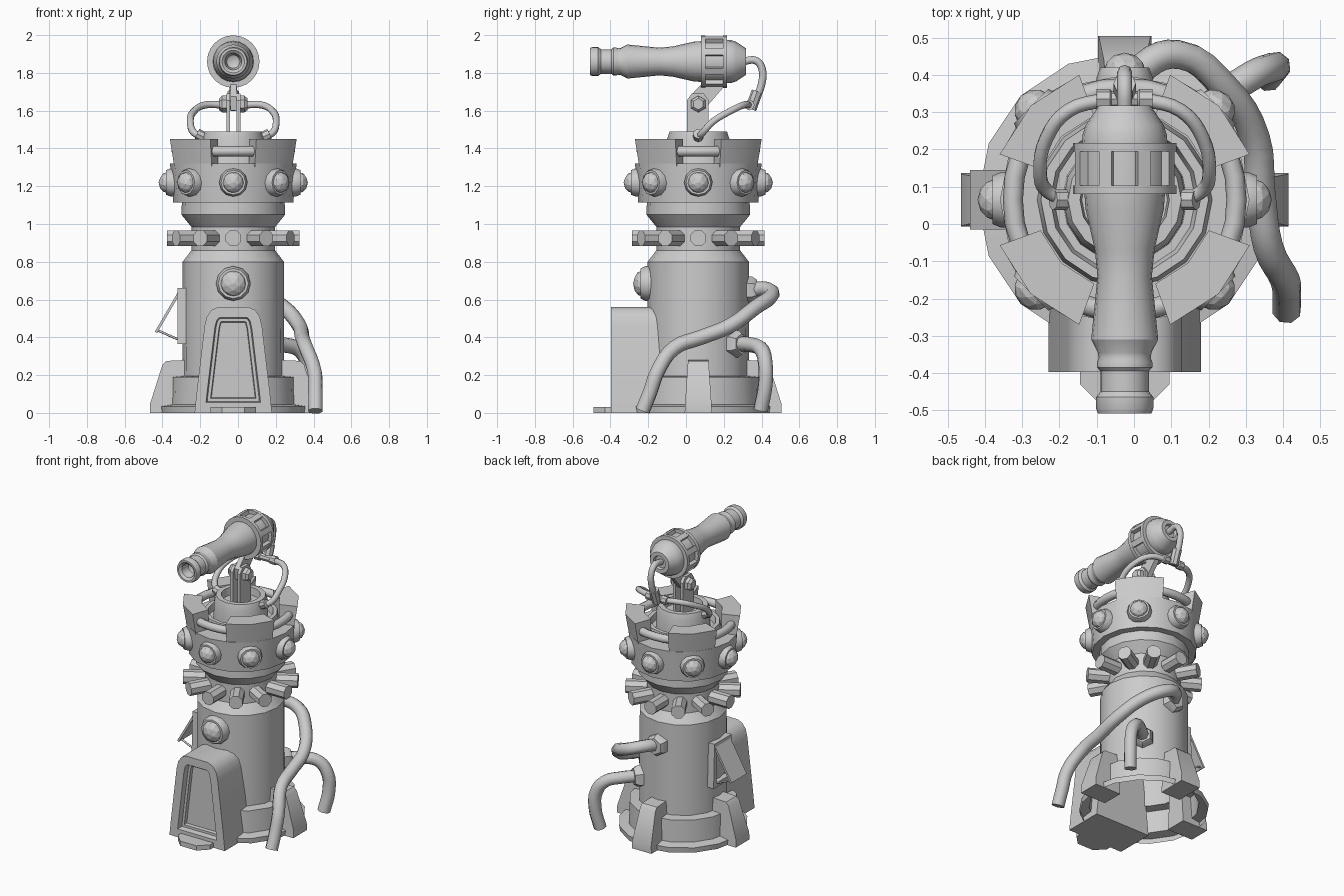
import bpy, bmesh
from math import radians, sin, cos, pi
from mathutils import Matrix, Vector

if "Cube" in bpy.data.objects:
    bpy.data.objects.remove(bpy.data.objects["Cube"])

CX, CY = -0.025, 0.065            # tower axis
T, R = Matrix.Translation, Matrix.Rotation
AXIS = T((CX, CY, 0))
smooth = []


def finish(name, bm, m=None, soft=True):
    bmesh.ops.recalc_face_normals(bm, faces=bm.faces)
    me = bpy.data.meshes.new(name)
    if m is not None:
        bm.transform(m)
    bm.to_mesh(me)
    bm.free()
    ob = bpy.data.objects.new(name, me)
    bpy.context.collection.objects.link(ob)
    if soft:
        smooth.append(ob)
    return ob


def sweep(name, prof, m=AXIS, n=16, a0=0, a1=360, closed=False):
    """Turn an (r, z) profile about local z; a partial turn is capped."""
    bm = bmesh.new()
    full = a1 - a0 == 360
    rings = []
    for i in range(n if full else n + 1):
        a = radians(a0 + (a1 - a0) * i / n)
        rings.append([bm.verts.new((r * cos(a), r * sin(a), z)) for r, z in prof])
    k = len(prof)
    for i in range(n):
        p, q = rings[i], rings[(i + 1) % len(rings)]
        for j in range(k if closed else k - 1):
            bm.faces.new((p[j], q[j], q[(j + 1) % k], p[(j + 1) % k]))
    if not full:
        bm.faces.new(rings[0])
        bm.faces.new(rings[-1])
    bmesh.ops.remove_doubles(bm, verts=bm.verts, dist=1e-5)
    return finish(name, bm, m)


def prism(name, pts, vec, insets=()):
    """Extrude a polygon by vec; insets are (border, recess) steps on the first face."""
    bm = bmesh.new()
    f = bm.faces.new([bm.verts.new(p) for p in pts])
    vs = [bm.verts.new(Vector(p) + Vector(vec)) for p in pts]
    bm.faces.new(vs[::-1])
    fv = list(f.verts)
    for i in range(len(pts)):
        j = (i + 1) % len(pts)
        bm.faces.new((fv[j], fv[i], vs[i], vs[j]))
    bmesh.ops.recalc_face_normals(bm, faces=bm.faces)
    for border, recess in insets:
        bmesh.ops.inset_region(bm, faces=[f], thickness=border, use_even_offset=True)
        for v in f.verts:
            v.co += Vector(vec).normalized() * recess
    return finish(name, bm)


def tube(name, pts, r, cyclic=False):
    cu = bpy.data.curves.new(name, 'CURVE')
    cu.dimensions = '3D'
    cu.bevel_depth, cu.bevel_resolution, cu.resolution_u = r, 2, 4
    cu.use_fill_caps = True
    s = cu.splines.new('BEZIER')
    s.bezier_points.add(len(pts) - 1)
    for b, p in zip(s.bezier_points, pts):
        b.co = p
        b.handle_left_type = b.handle_right_type = 'AUTO'
    s.use_cyclic_u = cyclic
    ob = bpy.data.objects.new(name, cu)
    bpy.context.collection.objects.link(ob)
    return ob


def outward(ang, r, z):
    """Frame whose z axis points away from the tower axis."""
    return AXIS @ R(radians(ang), 4, 'Z') @ T((r, 0, z)) @ R(pi / 2, 4, 'Y')


def lamp(name, ang, r, z, size, depth):
    m = outward(ang, r, z)
    sweep(name + "_ring", [(size, -.06), (size, -.015), (size * .87, .01), (size * .72, .01)], m, 12)
    bm = bmesh.new()
    bmesh.ops.create_icosphere(bm, subdivisions=2, radius=1)
    finish(name + "_dome", bm, m @ Matrix.Diagonal((size * .76, size * .76, depth, 1)), False)


# Tower body, open underneath
sweep("tower_body", [(.39, 0), (.395, .035), (.335, .045), (.33, .19), (.27, .195), (.268, .8),
                     (.222, .86), (.222, .985), (.275, 1.05), (.272, 1.115)], n=16)
# Head and stepped top
sweep("head", [(.26, 1.115), (.318, 1.115), (.335, 1.32), (.235, 1.32), (.225, 1.38), (.2, 1.38),
               (.19, 1.34), (.168, 1.34), (.165, 1.45), (.152, 1.49), (.12, 1.49), (.115, 1.44),
               (0, 1.44)])
for k in range(4):
    sweep("crown_block", [(.24, 1.3), (.332, 1.3), (.357, 1.45), (.24, 1.45)],
          n=2, a0=20 + 90 * k, a1=70 + 90 * k, closed=True)
tube("crown_rail", [(CX + .3 * cos(k * pi / 4), CY + .3 * sin(k * pi / 4), 1.385) for k in range(8)],
     .027, True)

# Lamps round the head, front porthole, pegs round the neck
for k in range(8):
    lamp("head_lamp", 45 * k, .345, 1.22, .075, .05)
lamp("porthole", -90, .295, .685, .092, .05)
for k in range(12):
    sweep("neck_peg", [(.045, -.15), (.045, 0), (0, 0)], outward(30 * k, .35, .925) @ R(pi / 8, 4, 'Z'), 8)

# Buttresses at right, back and left
for ang in (0, 90, 180):
    bm = bmesh.new()
    prof = [(.25, 0, .072), (.44, 0, .072), (.44, .05, .07), (.375, .255, .056), (.355, .275, .054),
            (.25, .28, .054)]
    a, b = [[bm.verts.new((r, s * w, z)) for r, z, w in prof] for s in (1, -1)]
    bm.faces.new(a)
    bm.faces.new(b)
    for i in range(6):
        j = (i + 1) % 6
        bm.faces.new((a[i], a[j], b[j], b[i]))
    finish("buttress", bm, AXIS @ R(radians(ang), 4, 'Z'))

# Door porch and step
half = [(.205, 0), (.195, .1), (.152, .46), (.14, .51), (.115, .545), (.08, .56)]
arch = half + [(-x, z) for x, z in half[::-1]]
prism("door_porch", [(CX + x, -.397, z) for x, z in arch], (0, .26, 0),
      [(.055, 0), (.006, .035), (.016, 0), (.004, .02)])
step = [(.12, -.36), (.12, -.43), (.06, -.49), (-.06, -.49), (-.12, -.43), (-.12, -.36)]
prism("door_step", [(CX + x, y, 0) for x, y in step], (0, 0, .032))

# Window with propped shutter on the left
window = [(CY - .1, .365), (CY + .1, .365), (CY + .09, .66), (CY - .09, .66)]
prism("window_frame", [(-.32, y, z) for y, z in window], (.1, 0, 0), [(.028, 0), (.004, .035)])
prism("shutter", [(-.318, CY - .08, .64), (-.318, CY + .08, .64), (-.44, CY + .08, .43),
                  (-.44, CY - .08, .43)], (.012, 0, -.007))
for s in (-1, 1):
    tube("shutter_prop", [(-.432, CY + s * .06, .44), (-.32, CY + s * .06, .39)], .006)

# Ground hoses with hexagonal flanges
for ang, z in ((90, .65), (48, .365)):
    sweep("hose_flange", [(.072, -.05), (.072, .02), (.055, .045), (0, .045)], outward(ang, .265, z), 6)
tube("long_hose", [(CX, .33, .65), (.03, .425, .655), (.12, .455, .625), (.24, .37, .56), (.325, .23, .46),
                   (.34, .08, .4), (.36, -.06, .345), (.405, -.15, .22), (.41, -.19, .11),
                   (.41, -.23, .01)], .04)
tube("short_hose", [(.15, .26, .365), (.24, .345, .36), (.32, .4, .335), (.37, .42, .26),
                    (.38, .42, .15), (.36, .395, .015)], .04)

# Gun mount
plate = [(.005, 1.42), (.005, 1.655), (.03, 1.69), (.095, 1.69), (.12, 1.655), (.12, 1.42)]
for x in (-.037, .017):
    prism("mount_plate", [(CX + x, y, z) for y, z in plate], (.02, 0, 0))
arm = [(.03, 1.6), (.02, 1.675), (.1, 1.76), (.23, 1.76), (.1, 1.61)]
prism("tilt_arm", [(CX - .016, y, z) for y, z in arm], (.032, 0, 0))
sweep("pivot_bolt", [(0, -.075), (.03, -.075), (.044, -.06), (.044, -.037), (.02, -.037), (.02, .037),
                     (.044, .037), (.044, .06), (.03, .075), (0, .075)],
      T((CX, CY, 1.635)) @ R(pi / 2, 4, 'Y'), 6)

# Gun barrel, lying along y
GUN = T((CX, 0, 1.86)) @ R(-pi / 2, 4, 'X')
sweep("gun_barrel", [(0, -.42), (.035, -.44), (.045, -.495), (.06, -.508), (.072, -.508), (.077, -.495),
                     (.077, -.465), (.065, -.45), (.065, -.395), (.074, -.385), (.074, -.37), (.07, -.36),
                     (.072, -.345), (.09, -.31), (.073, -.14), (.08, -.07), (.105, .04), (.108, .08),
                     (.115, .085), (.115, .215), (.113, .24), (.105, .265), (.07, .318), (.045, .318),
                     (.04, .3), (0, .3)], GUN, 20)
for y in (.08, .195):
    sweep("drum_ring", [(.1, y), (.139, y), (.139, y + .023), (.1, y + .023)], GUN, 24, closed=True)
for k in range(8):
    sweep("drum_rib", [(.1, .09), (.138, .09), (.138, .21), (.1, .21)], GUN, 1,
          15 + 45 * k, 30 + 45 * k, True)

# Gun cable, tee joint and twin feed hoses
tube("gun_cable", [(CX, .3, 1.86), (CX, .37, 1.865), (CX, .403, 1.82), (CX, .4, 1.74), (CX, .365, 1.65)], .02)
sweep("cable_socket", [(0, -.05), (.03, -.05), (.03, .05), (0, .05)],
      T((CX, .36, 1.655)) @ R(radians(20), 4, 'X').inverted(), 8)
sweep("tee_joint", [(0, -.075), (.028, -.075), (.028, -.04), (.022, -.035), (.022, .035), (.028, .04),
                    (.028, .075), (0, .075)], T((CX, .335, 1.63)) @ R(pi / 2, 4, 'Y'), 8)
for s in (-1, 1):
    tube("feed_hose", [(CX + s * x, y, z) for x, y, z in
                       [(.05, .335, 1.63), (.15, .305, 1.63), (.21, .23, 1.595), (.227, .14, 1.54),
                        (.21, .09, 1.485), (.16, .065, 1.46)]], .019)
    sweep("feed_plug", [(0, -.03), (.028, -.03), (.028, .03), (0, .03)],
          T((CX + s * .165, CY, 1.465)) @ R(s * radians(65), 4, 'Y'), 8)

# Smooth round parts, keep hard edges
bpy.ops.object.select_all(action='DESELECT')
for ob in smooth:
    ob.select_set(True)
bpy.context.view_layer.objects.active = smooth[0]
bpy.ops.object.shade_smooth_by_angle(angle=radians(32))
